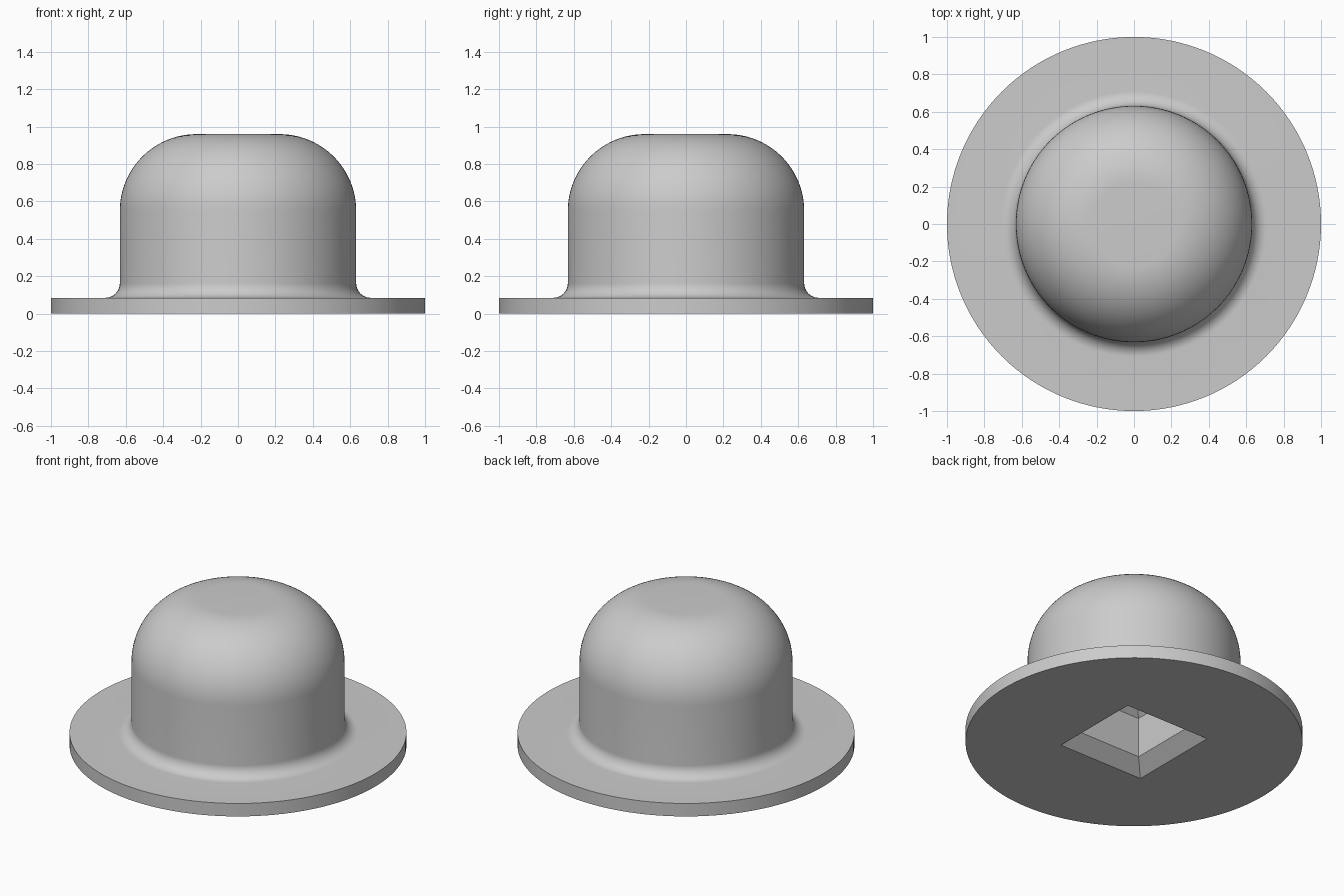
import bpy
import bmesh
from math import cos, sin, pi, radians

if "Cube" in bpy.data.objects:
    bpy.data.objects.remove(bpy.data.objects["Cube"], do_unlink=True)

# One plain grey material
grey = bpy.data.materials.new("plain_grey")
grey.use_nodes = True
colour = (0.6, 0.6, 0.6, 1)
grey.diffuse_color = colour
grey.node_tree.nodes["Principled BSDF"].inputs["Base Color"].default_value = colour


def arc(cx, cz, radius, start, end, steps):
    """Points (r, z) along an arc, angles in degrees."""
    angles = [radians(start + (end - start) * i / steps) for i in range(steps + 1)]
    return [(cx + radius * cos(a), cz + radius * sin(a)) for a in angles]


def lofted(name, rings, sides, phase=0.0):
    """Solid of stacked regular rings (radius, z), capped at both ends."""
    bm = bmesh.new()
    loops = []
    for r, z in rings:
        angles = [phase + 2 * pi * i / sides for i in range(sides)]
        loops.append([bm.verts.new((r * cos(a), r * sin(a), z)) for a in angles])
    for low, high in zip(loops, loops[1:]):
        for i in range(sides):
            j = (i + 1) % sides
            bm.faces.new((low[i], low[j], high[j], high[i]))
    bm.faces.new(loops[0][::-1])
    bm.faces.new(loops[-1])
    mesh = bpy.data.meshes.new(name)
    bm.to_mesh(mesh)
    bm.free()
    mesh.materials.append(grey)
    obj = bpy.data.objects.new(name, mesh)
    bpy.context.collection.objects.link(obj)
    return obj


# Round flange, filleted neck, straight wall and domed top in one turned body
flange_top, wall, top = 0.085, 0.632, 0.96
fillet, dome = 0.078, 0.41
profile = [(1, 0), (1, flange_top)]
profile += arc(wall + fillet, flange_top + fillet, fillet, 270, 180, 14)
profile += arc(wall - dome, top - dome, dome, 0, 90, 24)
body = lofted("domed_flange_body", profile, 128)

# Square socket underneath: flared mouth, straight walls, tapered end
socket = [(0.33, -0.02), (0.22, 0.078), (0.22, 0.34), (0.14, 0.42)]
cutter = lofted("socket_cutter", [(h * 2 ** 0.5, z) for h, z in socket], 4, pi / 4)
cutter.hide_render = True

cut = body.modifiers.new("socket", "BOOLEAN")
cut.operation = "DIFFERENCE"
cut.solver = "EXACT"
cut.object = cutter

bpy.ops.object.select_all(action="DESELECT")
body.select_set(True)
bpy.context.view_layer.objects.active = body
bpy.ops.object.modifier_apply(modifier=cut.name)
bpy.data.objects.remove(cutter, do_unlink=True)
bpy.ops.object.shade_smooth_by_angle(angle=radians(25))
